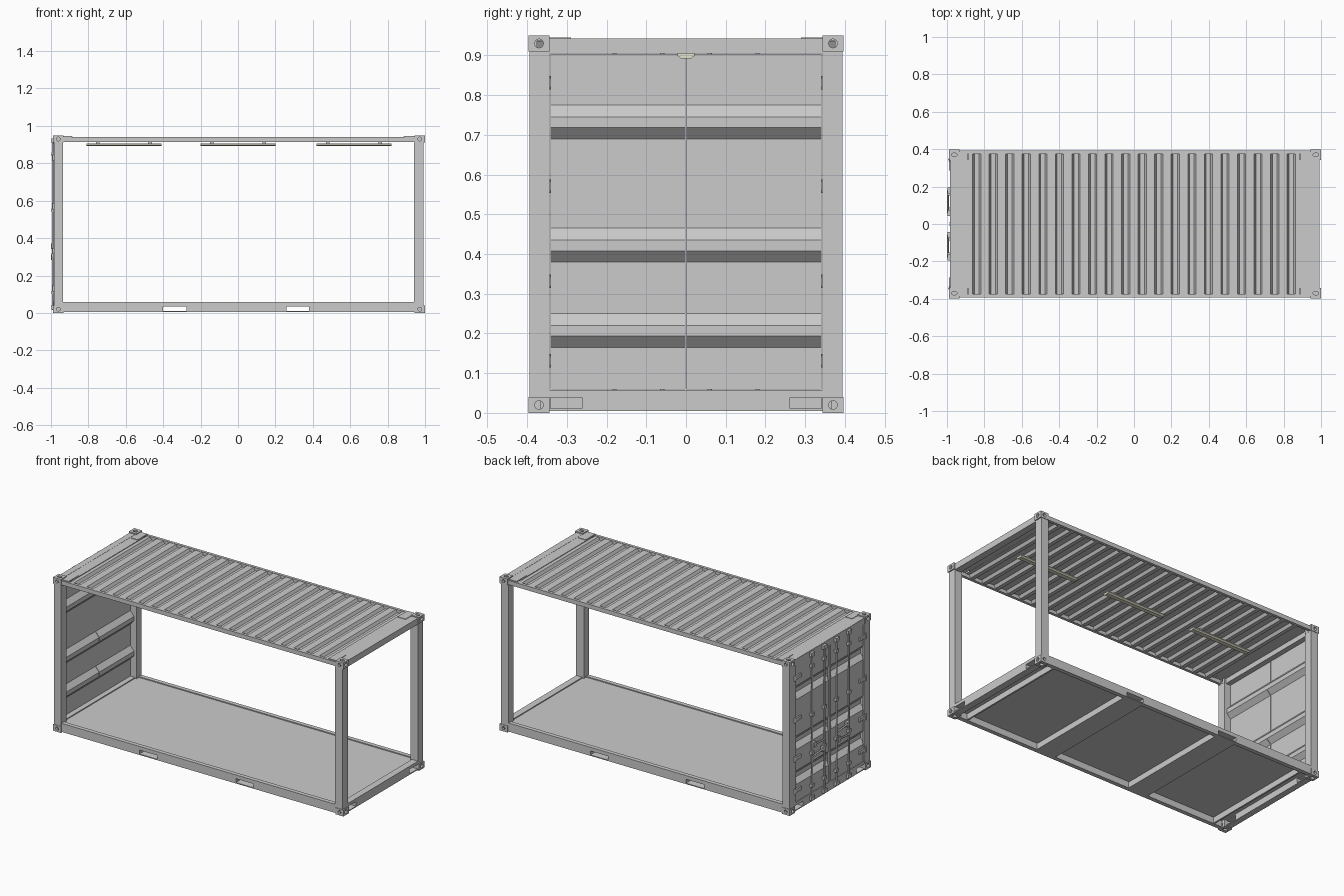
import bpy, bmesh, math
from mathutils import Matrix, Vector

if "Cube" in bpy.data.objects:
    bpy.data.objects.remove(bpy.data.objects["Cube"])


def make(name, bm):
    bmesh.ops.recalc_face_normals(bm, faces=bm.faces)
    me = bpy.data.meshes.new(name)
    bm.to_mesh(me)
    bm.free()
    ob = bpy.data.objects.new(name, me)
    bpy.context.collection.objects.link(ob)
    return ob


def box(name, x0, x1, y0, y1, z0, z1):
    bm = bmesh.new()
    size = Matrix.Diagonal((x1 - x0, y1 - y0, z1 - z0, 1))
    mid = Matrix.Translation(((x0 + x1) / 2, (y0 + y1) / 2, (z0 + z1) / 2))
    bmesh.ops.create_cube(bm, size=1, matrix=mid @ size)
    return make(name, bm)


def rod(name, a, b, r, segs=16):
    a, b = Vector(a), Vector(b)
    rot = (b - a).to_track_quat('Z', 'Y').to_matrix().to_4x4()
    bm = bmesh.new()
    bmesh.ops.create_cone(bm, cap_ends=True, segments=segs, radius1=r, radius2=r,
                          depth=(b - a).length, matrix=Matrix.Translation((a + b) / 2) @ rot)
    for f in bm.faces:
        f.smooth = len(f.verts) == 4
    for e in bm.edges:
        e.smooth = all(f.smooth for f in e.link_faces)
    return make(name, bm)


def prism(name, pts, axis, lo, hi):
    """Extrude a closed profile along y (points x,z) or x (points y,z)."""
    bm = bmesh.new()
    vs = [bm.verts.new((a, lo, b) if axis == 'y' else (lo, a, b)) for a, b in pts]
    face = bm.faces.new(vs)
    ext = bmesh.ops.extrude_face_region(bm, geom=[face])['geom']
    vec = (0, hi - lo, 0) if axis == 'y' else (hi - lo, 0, 0)
    bmesh.ops.translate(bm, verts=[g for g in ext if isinstance(g, bmesh.types.BMVert)], vec=vec)
    return make(name, bm)


def cut(ob, cutters):
    for c in cutters:
        c.hide_render = True
        m = ob.modifiers.new("cut", 'BOOLEAN')
        m.operation, m.solver, m.object = 'DIFFERENCE', 'EXACT', c
    dg = bpy.context.evaluated_depsgraph_get()
    me = bpy.data.meshes.new_from_object(ob.evaluated_get(dg))
    ob.modifiers.clear()
    ob.data = me


def discard(cutters):
    for c in cutters:
        bpy.data.objects.remove(c)


# Corner castings: one block drilled along each axis, copied to eight corners
casting = box("corner_casting", -.027, .027, -.027, .027, -.02, .02)
drills = [rod("drill_x", (-.05, 0, 0), (.05, 0, 0), .011),
          rod("drill_y", (0, -.05, 0), (0, .05, 0), .010),
          rod("drill_z", (0, 0, -.05), (0, 0, .05), .010)]
drills[2].data.transform(Matrix.Diagonal((1.5, 1, 1, 1)))
cut(casting, drills)
discard(drills)
first = True
for x in (-.961, .972):
    for y in (-.37, .37):
        for z in (.02, .93):
            c = casting if first else bpy.data.objects.new("corner_casting", casting.data)
            if not first:
                bpy.context.collection.objects.link(c)
            c.location = (x, y, z)
            first = False

# Corner posts
for x0, x1 in ((-.985, -.935), (.94, .992)):
    for s in (-1, 1):
        y0, y1 = sorted((s * .343, s * .394))
        box("corner_post", x0, x1, y0, y1, .04, .91)

# Fork pocket openings, through both side rails and the pocket tubes
pockets = [(-.40, -.275), (.26, .38)]
fork = [box("fork_cutter", a, b, -.5, .5, .011, .035) for a, b in pockets]
for s in (-1, 1):
    y0, y1 = sorted((s * .366, s * .392))
    rail = box("bottom_side_rail", -.935, .945, y0, y1, .005, .058)
    cut(rail, fork)
    y0, y1 = sorted((s * .375, s * .392))
    box("top_side_rail", -.935, .945, y0, y1, .914, .940)
for (a, b), f in zip(pockets, fork):
    tube = box("fork_pocket", a - .006, b + .006, -.366, .366, .005, .041)
    cut(tube, [f])
discard(fork)

# Floor
box("floor", -.975, .95, -.367, .367, .044, .052)

# End sills with slots, and the crossmembers behind them
slots = [box("slot_cutter", -2, 2, *sorted((s * .262, s * .341)), .011, .039) for s in (-1, 1)]
for x0, x1 in ((-.983, -.945), (.95, .992)):
    sill = box("end_sill", x0, x1, -.343, .343, .005, .058)
    cut(sill, slots)
    box("end_header", x0, x1, -.343, .343, .905, .943)
discard(slots)
for x in (-.885, .875):
    box("end_crossmember", x, x + .01, -.366, .366, .008, .044)

# Corrugated roof sheet with flat end plates
n, pitch, t = 20, 1.77 / 20, .003
top = [(-.885, .938)]
for i in range(n):
    x = -.885 + i * pitch
    top += [(x + .022, .938), (x + .032, .921), (x + .056, .921), (x + .066, .938)]
top.append((.885, .938))
prism("roof_sheet", top + [(x, z - t) for x, z in reversed(top)], 'y', -.376, .376)
for x0, x1, o in ((-.984, -.885, -1), (.885, .99, 1)):
    box("roof_end_plate", x0, x1, -.345, .345, .936, .942)
    for s in (-1, 1):
        px = sorted((o * .89, o * .944 if o > 0 else -.934))
        box("roof_corner_plate", *px, *sorted((s * .29, s * .385)), .937, .945)

# Doors with three pressed horizontal grooves
out, inn = -.981, -.955
face = [(out, .059)]
for z in (.165, .38, .69):
    face += [(out, z), (inn, z + .028), (inn, z + .055), (out, z + .085)]
face.append((out, .904))
panel = face + [(x + .005, z) for x, z in reversed(face)]
for s in (-1, 1):
    prism("door", panel, 'y', *sorted((s * .0015, s * .341)))
    # Door edge strips
    for y0, y1 in ((.002, .010), (.331, .341)):
        box("door_edge", -.986, -.977, *sorted((s * y0, s * y1)), .06, .903)
    # Hinges
    for z in (.12, .32, .56, .82):
        box("hinge_blade", -.990, -.981, *sorted((s * .285, s * .350)), z, z + .022)
        rod("hinge_pin", (-.988, s * .345, z - .006), (-.988, s * .345, z + .028), .006, 10)
    # Lock rods with guides and end keepers
    for y in (.06, .18):
        y *= s
        rod("lock_rod", (-.990, y, .015), (-.990, y, .93), .0055, 12)
        for z in (.10, .30, .54, .84):
            box("rod_guide", -.998, -.980, y - .012, y + .012, z, z + .018)
        for z in (.018, .908):
            box("rod_keeper", -.998, -.980, y - .016, y + .016, z, z + .024)
    # Door handles
    for ya, yb, z in ((.06, .165, .35), (.18, .075, .29)):
        rod("door_handle", (-.995, s * ya, z), (-.995, s * yb, z + .008), .005, 10)
        box("handle_catch", -.9995, -.980, *sorted((s * yb - .012, s * yb + .012)), z - .008, z + .022)

# Ceiling lamps
cream = bpy.data.materials.new("lamp_cream")
cream.diffuse_color = (.78, .76, .62, 1)
cream.use_nodes = True
cream.node_tree.nodes["Principled BSDF"].inputs["Base Color"].default_value = cream.diffuse_color
lamp = [(-.021, .905), (.021, .905), (.021, .899), (.013, .892), (-.013, .892), (-.021, .899)]
for x in (-.61, 0, .62):
    prism("ceiling_lamp", lamp, 'x', x - .2, x + .2).data.materials.append(cream)
    for dx in (-.14, .14):
        box("lamp_mount", x + dx - .01, x + dx + .01, -.01, .01, .904, .921)
